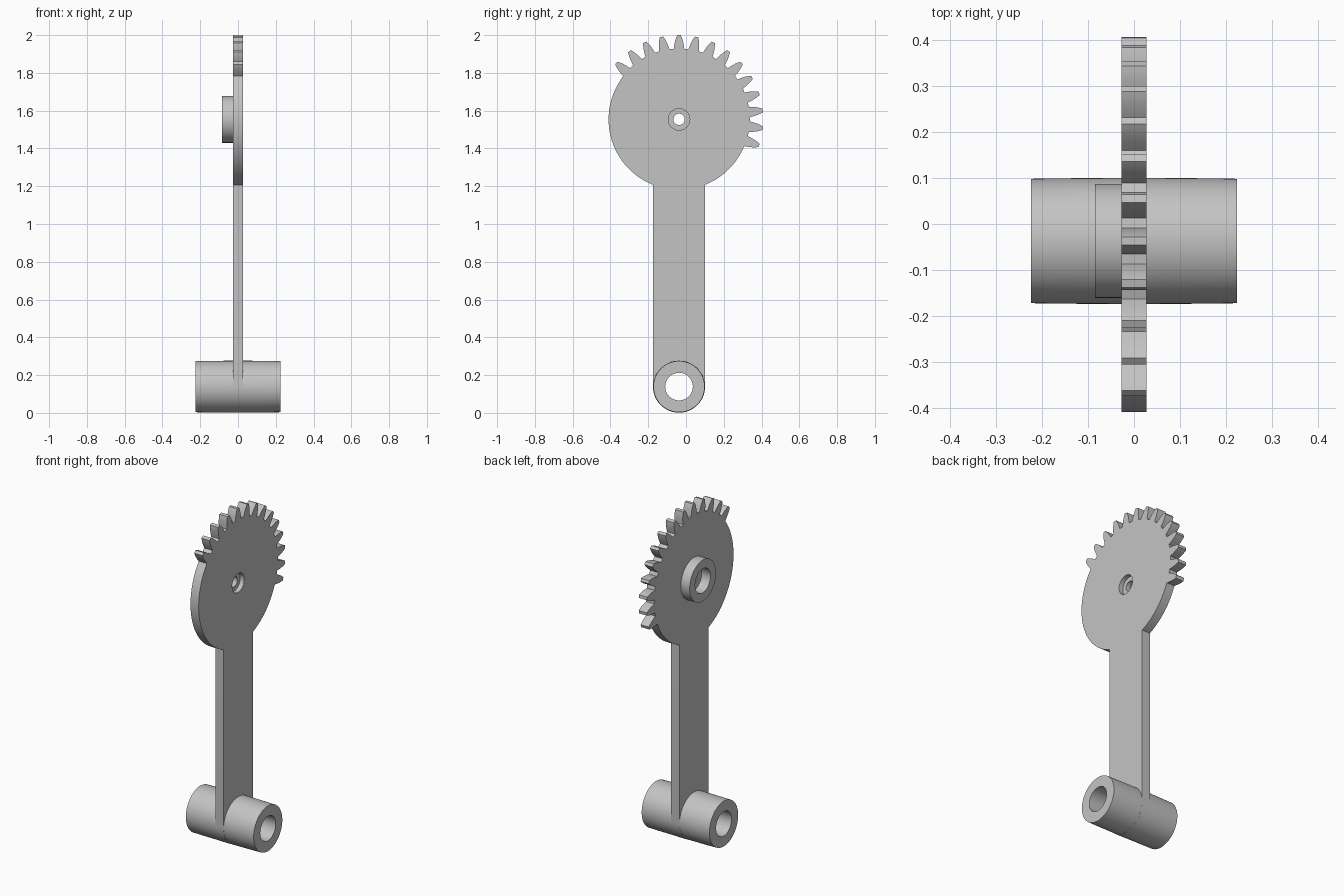
import bpy
import bmesh
from math import radians, sin, cos, asin, pi, sqrt
from mathutils import Matrix, Vector

if "Cube" in bpy.data.objects:
    bpy.data.objects.remove(bpy.data.objects["Cube"], do_unlink=True)

grey = bpy.data.materials.new("plain_grey")
grey.use_nodes = True
colour = (0.55, 0.55, 0.55, 1)
grey.diffuse_color = colour
grey.node_tree.nodes["Principled BSDF"].inputs["Base Color"].default_value = colour

CY = -0.037                 # shared centre line
DISC_Z, DISC_R = 1.554, 0.373
PIVOT_Z, ARM_R = 0.139, 0.138
HALF = 0.027                # half the plate thickness


def finish(name, bm):
    """Turn a bmesh into a shaded, coloured object."""
    bmesh.ops.recalc_face_normals(bm, faces=bm.faces)
    mesh = bpy.data.meshes.new(name)
    bm.to_mesh(mesh)
    bm.free()
    mesh.materials.append(grey)
    obj = bpy.data.objects.new(name, mesh)
    bpy.context.collection.objects.link(obj)
    return obj


def smooth(obj):
    bpy.ops.object.select_all(action="DESELECT")
    obj.select_set(True)
    bpy.context.view_layer.objects.active = obj
    bpy.ops.object.shade_smooth_by_angle(angle=radians(25))


def ring(name, profile, z, steps=64):
    """Spin a closed (x, radius) profile about the x axis."""
    bm = bmesh.new()
    loops = []
    for i in range(steps):
        a = 2 * pi * i / steps
        loops.append([bm.verts.new((x, CY + r * cos(a), z + r * sin(a))) for x, r in profile])
    n = len(profile)
    for i in range(steps):
        p, q = loops[i], loops[(i + 1) % steps]
        for j in range(n):
            k = (j + 1) % n
            bm.faces.new((p[j], p[k], q[k], q[j]))
    obj = finish(name, bm)
    smooth(obj)
    return obj


def bore(target, radius, x0, x1, z):
    """Cut a round hole along x through the target."""
    bm = bmesh.new()
    place = Matrix.Translation(((x0 + x1) / 2, CY, z)) @ Matrix.Rotation(pi / 2, 4, "Y")
    bmesh.ops.create_cone(bm, cap_ends=True, segments=48, radius1=radius,
                          radius2=radius, depth=x1 - x0, matrix=place)
    cutter = finish("bore_cutter", bm)
    cutter.hide_render = True
    mod = target.modifiers.new("bore", "BOOLEAN")
    mod.operation = "DIFFERENCE"
    mod.solver = "EXACT"
    mod.object = cutter
    bpy.context.view_layer.objects.active = target
    bpy.ops.object.modifier_apply(modifier=mod.name)
    bpy.data.objects.remove(cutter, do_unlink=True)


def polar(r, a, z):
    return (CY + r * cos(a), z + r * sin(a))


def arc(r, a0, a1, z, steps):
    return [polar(r, a0 + (a1 - a0) * i / steps, z) for i in range(steps + 1)]


# Plate outline, counter-clockwise: plain rim, teeth, plain rim, arm, rounded end
neck = asin(ARM_R / DISC_R)
first, last, pitch = radians(-18), radians(138), radians(12)
flank = [(0.375, 0.028), (0.398, 0.0245), (0.418, 0.020), (0.434, 0.0145), (0.446, 0.009)]
base = flank[0][1] / flank[0][0]

outline = arc(DISC_R, -pi / 2 + neck, first - base - 0.02, DISC_Z, 16)
for i in range(14):
    a = first + i * pitch
    outline += [polar(r, a - w / r, DISC_Z) for r, w in flank]
    outline += [polar(r, a + w / r, DISC_Z) for r, w in reversed(flank)]
outline += arc(DISC_R, last + base + 0.02, 1.5 * pi - neck, DISC_Z, 40)
outline += arc(ARM_R, pi, 2 * pi, PIVOT_Z, 32)

# Toothed disc and arm in one flat plate
bm = bmesh.new()
face = bm.faces.new([bm.verts.new((-HALF, y, z)) for y, z in outline])
sweep = bmesh.ops.extrude_face_region(bm, geom=[face])
bmesh.ops.translate(bm, vec=Vector((2 * HALF, 0, 0)),
                    verts=[v for v in sweep["geom"] if isinstance(v, bmesh.types.BMVert)])
plate = finish("toothed_arm_plate", bm)
bore(plate, 0.1, -0.1, 0.1, PIVOT_Z)        # seat for the pivot tube
bore(plate, 0.057, 0.0, 0.1, DISC_Z)        # counterbore
bore(plate, 0.03, -0.1, 0.1, DISC_Z)        # through hole
smooth(plate)

# Slightly barrelled pivot tube at the foot
END, MID = 0.224, 0.165
ring("pivot_tube", [(-END, 0.073), (-END, 0.1355), (-MID, 0.1365), (0, 0.1375),
                    (MID, 0.1365), (END, 0.1355), (END, 0.073)], PIVOT_Z)

# Raised hub on the right side of the disc
ring("disc_hub", [(-0.085, 0.072), (-0.085, 0.124), (-HALF, 0.124), (-HALF, 0.072)], DISC_Z)
